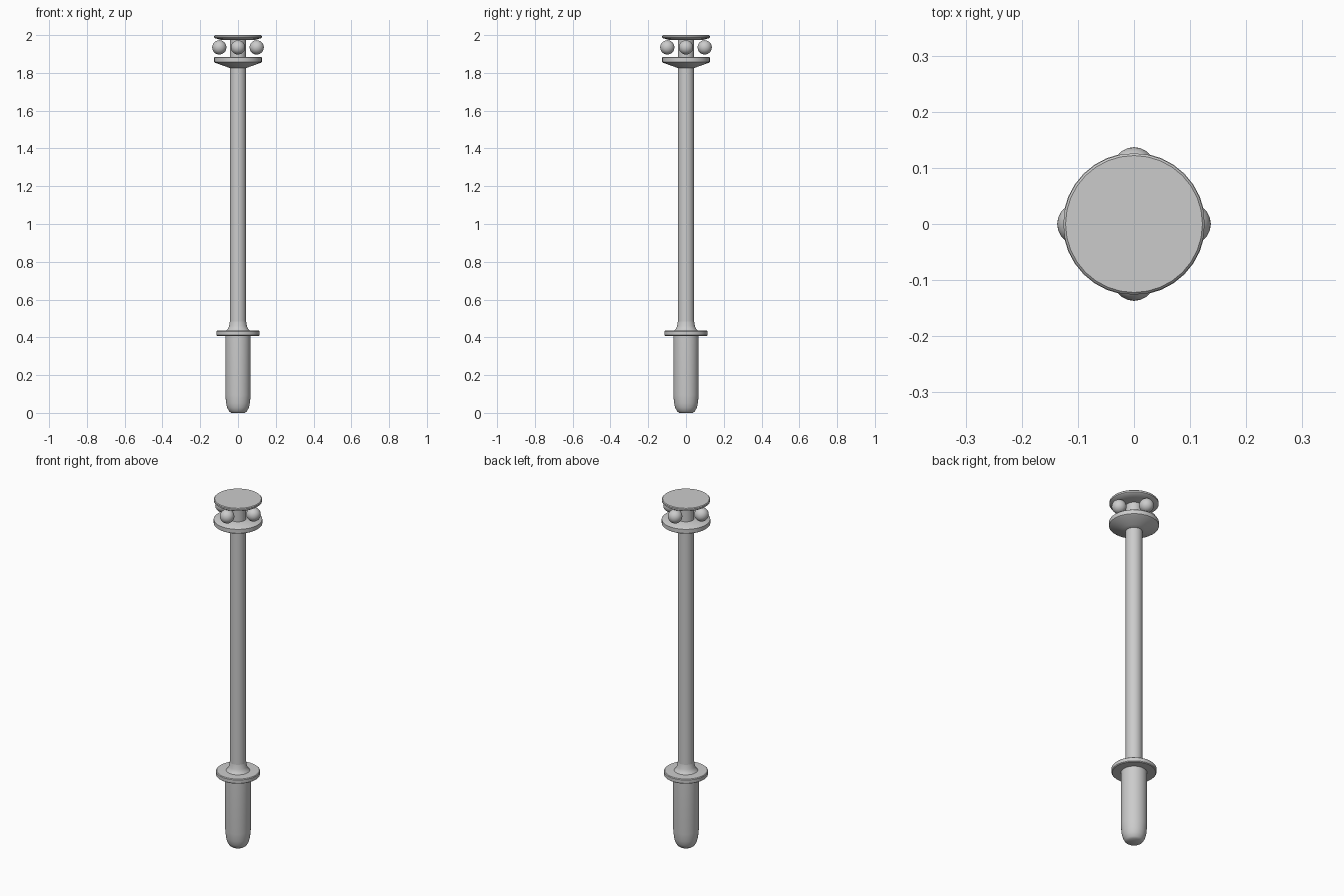
import bpy, bmesh, math
from mathutils import Vector

if "Cube" in bpy.data.objects:
    bpy.data.objects.remove(bpy.data.objects["Cube"])

grey = bpy.data.materials.new("light_grey")
grey.diffuse_color = (0.6, 0.6, 0.6, 1)
grey.use_nodes = True
grey.node_tree.nodes["Principled BSDF"].inputs["Base Color"].default_value = grey.diffuse_color


def finish(obj, angle=40):
    obj.data.materials.append(grey)
    bpy.ops.object.select_all(action='DESELECT')
    obj.select_set(True)
    bpy.context.view_layer.objects.active = obj
    bpy.ops.object.shade_smooth_by_angle(angle=math.radians(angle))


def lathe(name, profile, steps=32):
    """Revolve (radius, height) points around z."""
    bm = bmesh.new()
    verts = [bm.verts.new((r, 0, z)) for r, z in profile]
    edges = [bm.edges.new(p) for p in zip(verts, verts[1:])]
    bmesh.ops.spin(bm, geom=verts + edges, cent=(0, 0, 0), axis=(0, 0, 1),
                   angle=2 * math.pi, steps=steps)
    bmesh.ops.remove_doubles(bm, verts=bm.verts, dist=1e-5)
    bmesh.ops.recalc_face_normals(bm, faces=bm.faces)
    me = bpy.data.meshes.new(name)
    bm.to_mesh(me)
    bm.free()
    obj = bpy.data.objects.new(name, me)
    bpy.context.collection.objects.link(obj)
    finish(obj)
    return obj


# Rounded grip
lathe("grip", [(0, 0), (0.036, 0), (0.047, 0.008), (0.057, 0.027), (0.063, 0.052),
               (0.067, 0.095), (0.067, 0.41), (0, 0.41)])

# Guard disc with a fillet running up into the shaft
lathe("guard", [(0, 0.408), (0.111, 0.408), (0.115, 0.412), (0.115, 0.431),
                (0.111, 0.435), (0.062, 0.436), (0.053, 0.446), (0.047, 0.46),
                (0.043, 0.485), (0, 0.485)])

# Long shaft reaching up to the cap
lathe("shaft", [(0, 0.43), (0.043, 0.43), (0.043, 1.98), (0, 1.98)])

# Lower flange, flared underneath
lathe("lower_flange", [(0, 1.825), (0.043, 1.825), (0.06, 1.832), (0.12, 1.853),
                       (0.127, 1.858), (0.127, 1.881), (0.122, 1.885), (0, 1.885)])

# Top cap
lathe("top_cap", [(0, 1.973), (0.09, 1.975), (0.121, 1.983), (0.126, 1.987),
                  (0.126, 1.996), (0.122, 2.0), (0, 2.0)])

# Four balls held between the discs
for i in range(4):
    a = i * math.pi / 2
    bpy.ops.mesh.primitive_ico_sphere_add(
        subdivisions=3, radius=0.038,
        location=Vector((0.099 * math.cos(a), 0.099 * math.sin(a), 1.935)))
    ball = bpy.context.object
    ball.name = f"ball_{i + 1}"
    finish(ball)
